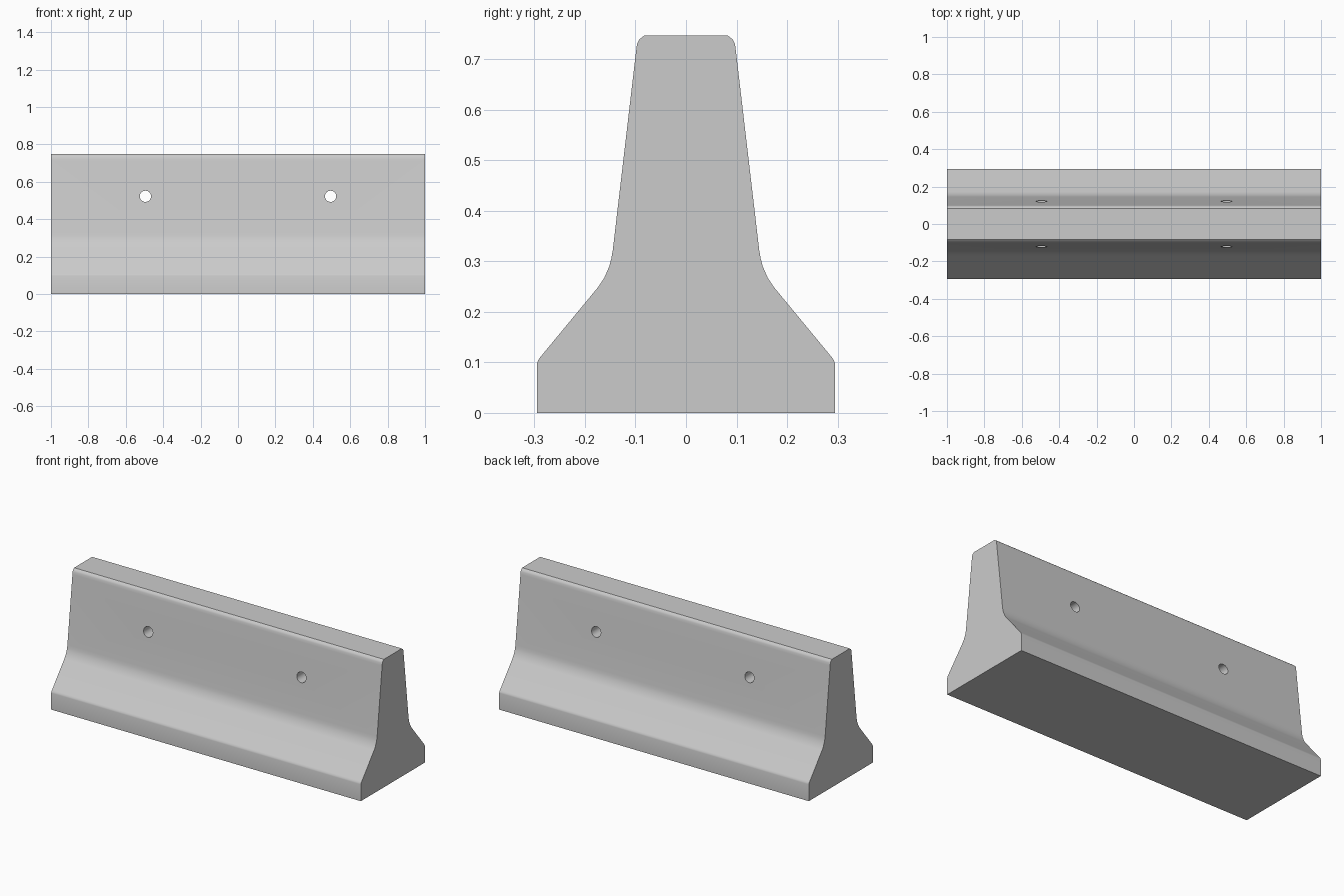
import bpy, bmesh, math

if "Cube" in bpy.data.objects:
    bpy.data.objects.remove(bpy.data.objects["Cube"])

# Right half of the barrier cross-section (y, z), bottom to top
HALF = [(0.295, 0.0), (0.295, 0.097), (0.293, 0.104), (0.288, 0.111),
        (0.174, 0.249), (0.162, 0.267), (0.152, 0.29), (0.148, 0.305), (0.145, 0.322),
        (0.099, 0.715), (0.097, 0.73), (0.093, 0.739), (0.083, 0.747)]
profile = HALF + [(-y, z) for y, z in reversed(HALF)]

# Concrete body: cross-section extruded along x
bm = bmesh.new()
face = bm.faces.new([bm.verts.new((-1, y, z)) for y, z in profile])
ext = bmesh.ops.extrude_face_region(bm, geom=[face])
verts = [g for g in ext["geom"] if isinstance(g, bmesh.types.BMVert)]
bmesh.ops.translate(bm, verts=verts, vec=(2, 0, 0))
bmesh.ops.recalc_face_normals(bm, faces=bm.faces)
mesh = bpy.data.meshes.new("barrier")
bm.to_mesh(mesh)
bm.free()
barrier = bpy.data.objects.new("barrier", mesh)
bpy.context.collection.objects.link(barrier)

# Two round lifting holes through the upper wall
for x in (-0.495, 0.495):
    bpy.ops.mesh.primitive_cylinder_add(vertices=32, radius=0.03, depth=0.8,
                                        location=(x, 0, 0.522), rotation=(math.pi / 2, 0, 0))
    cutter = bpy.context.object
    cutter.name = "hole_cutter"
    cutter.hide_render = True
    bpy.context.view_layer.objects.active = barrier
    mod = barrier.modifiers.new("lifting_hole", 'BOOLEAN')
    mod.operation = 'DIFFERENCE'
    mod.solver = 'EXACT'
    mod.object = cutter
    bpy.ops.object.modifier_apply(modifier=mod.name)
    bpy.data.objects.remove(cutter)

# Smooth rounded creases, sharp ends and hole rims
bpy.ops.object.select_all(action='DESELECT')
barrier.select_set(True)
bpy.context.view_layer.objects.active = barrier
bpy.ops.object.shade_smooth_by_angle(angle=math.radians(35))
